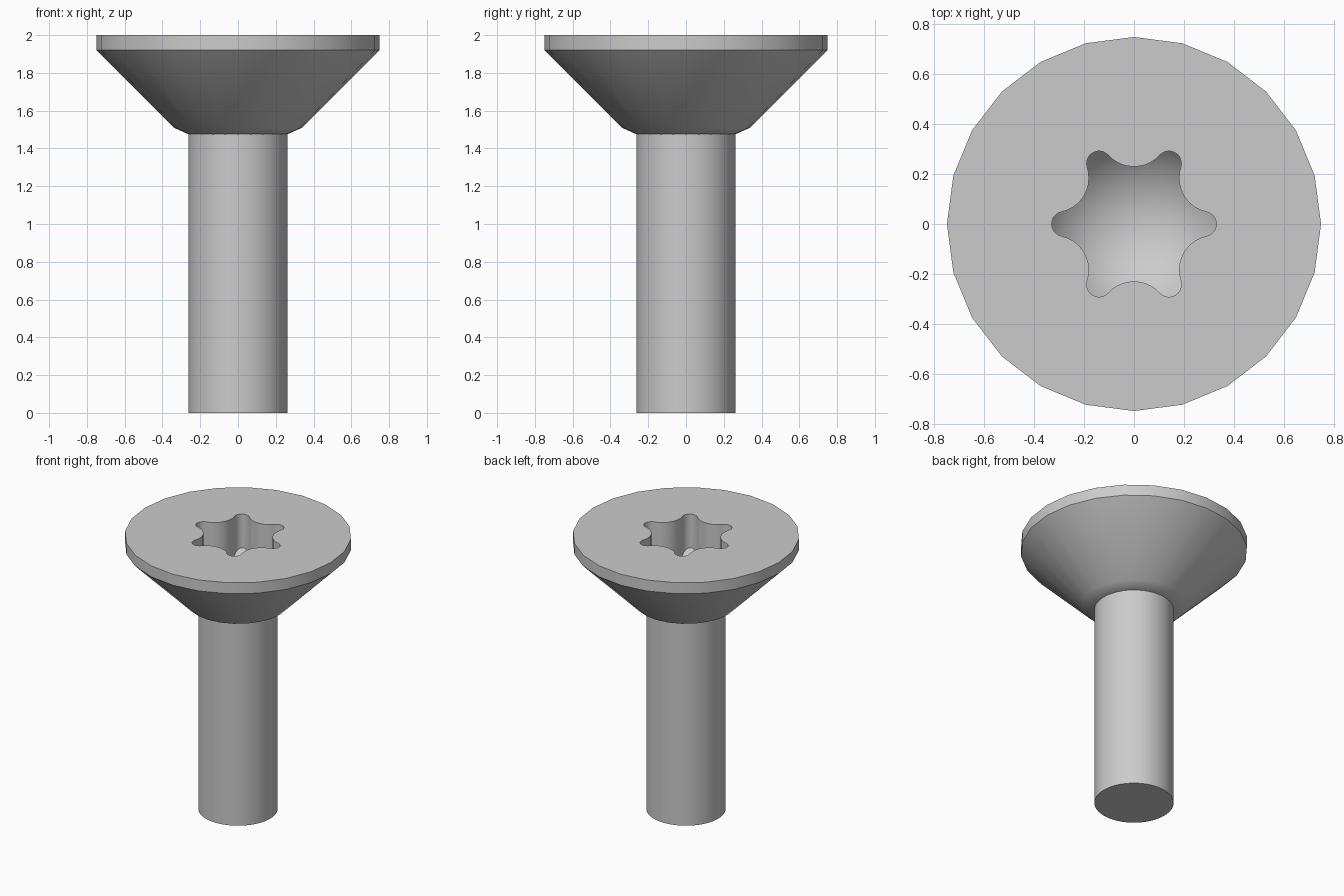
import bpy
import bmesh
from math import sin, cos, pi, atan2, radians
from mathutils import Matrix, Vector

cube = bpy.data.objects.get("Cube")
if cube:
    bpy.data.objects.remove(cube, do_unlink=True)

steel = bpy.data.materials.new("grey_steel")
steel.use_nodes = True
colour = (0.6, 0.6, 0.6, 1)
steel.diffuse_color = colour
steel.node_tree.nodes["Principled BSDF"].inputs["Base Color"].default_value = colour


def make_object(name, bm):
    bmesh.ops.recalc_face_normals(bm, faces=bm.faces)
    mesh = bpy.data.meshes.new(name)
    bm.to_mesh(mesh)
    bm.free()
    mesh.materials.append(steel)
    obj = bpy.data.objects.new(name, mesh)
    bpy.context.collection.objects.link(obj)
    return obj


def activate(obj):
    bpy.ops.object.select_all(action="DESELECT")
    obj.select_set(True)
    bpy.context.view_layer.objects.active = obj


def loft(name, loops):
    """Join matching closed loops of points and cap both ends."""
    bm = bmesh.new()
    rings = [[bm.verts.new(p) for p in loop] for loop in loops]
    n = len(rings[0])
    for low, high in zip(rings, rings[1:]):
        for i in range(n):
            j = (i + 1) % n
            bm.faces.new((low[i], low[j], high[j], high[i]))
    bm.faces.new(rings[0][::-1])
    bm.faces.new(rings[-1])
    return make_object(name, bm)


def lathe(name, profile, sides):
    turn = [2 * pi * i / sides for i in range(sides)]
    return loft(name, [[(r * cos(a), r * sin(a), z) for a in turn] for r, z in profile])


def boolean(obj, cutter, operation):
    mod = obj.modifiers.new(operation.lower(), "BOOLEAN")
    mod.operation = operation
    mod.solver = "EXACT"
    mod.object = cutter
    activate(obj)
    bpy.ops.object.modifier_apply(modifier=mod.name)
    bpy.data.objects.remove(cutter, do_unlink=True)


def star_outline(lobe_dist, lobe_r, valley, steps=10):
    """Six rounded lobes joined by tangent concave arcs."""
    c30 = cos(pi / 6)
    k = lobe_dist ** 2 + valley ** 2 - 2 * lobe_dist * valley * c30 - lobe_r ** 2
    valley_r = k / (2 * lobe_r + 2 * lobe_dist * c30 - 2 * valley)
    lobe_c = Vector((lobe_dist, 0))
    valley_c = (valley + valley_r) * Vector((c30, 0.5))
    a = atan2(valley_c.y, valley_c.x - lobe_dist)
    points = []
    for lobe in range(6):
        spin = Matrix.Rotation(lobe * pi / 3, 2)
        for i in range(steps):
            t = -a + 2 * a * i / steps
            points.append(spin @ (lobe_c + lobe_r * Vector((cos(t), sin(t)))))
        for i in range(steps):
            t = pi + a + (pi / 3 - 2 * a) * i / steps
            points.append(spin @ (valley_c + valley_r * Vector((cos(t), sin(t)))))
    return points


# Shank
shank = lathe("shank", [(0.262, 0), (0.262, 1.485)], 64)

# Countersunk head
head = lathe("countersunk_head", [(0.262, 1.475), (0.34, 1.51), (0.75, 1.92), (0.75, 2)], 24)

# Drive socket: star prism with a dished floor
outline = star_outline(0.28, 0.05, 0.23)
socket = loft("socket_cutter", [[(p.x, p.y, z) for p in outline] for z in (1.4, 2.1)])
bm = bmesh.new()
bmesh.ops.create_uvsphere(bm, u_segments=64, v_segments=48, radius=0.4,
                          matrix=Matrix.Translation((0, 0, 1.98)))
boolean(socket, make_object("dish_cutter", bm), "INTERSECT")
boolean(head, socket, "DIFFERENCE")

for part in (shank, head):
    activate(part)
    bpy.ops.object.shade_smooth_by_angle(angle=radians(30))
